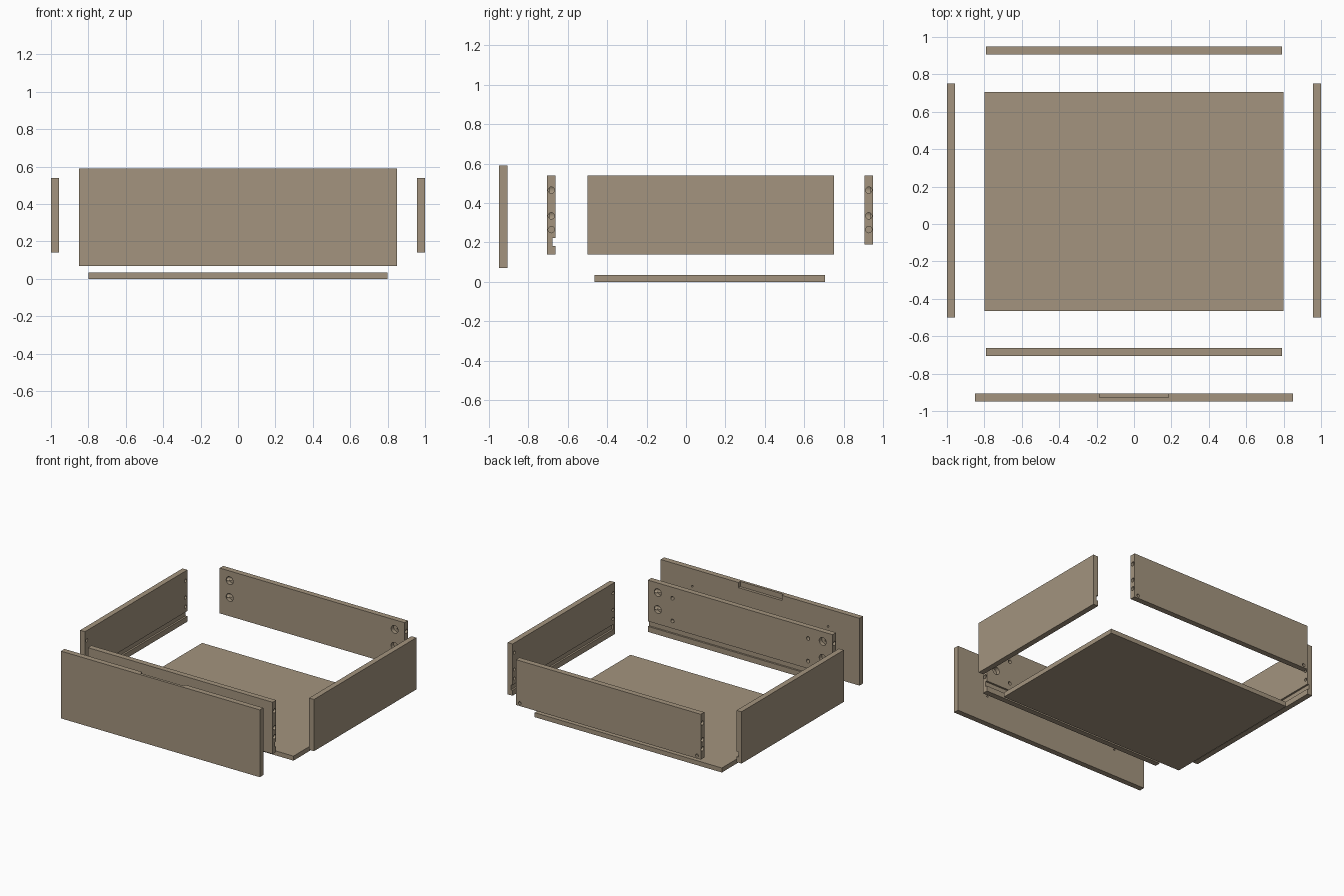
import bpy, bmesh, math
from mathutils import Matrix, Vector

if "Cube" in bpy.data.objects:
    bpy.data.objects.remove(bpy.data.objects["Cube"])

wood = bpy.data.materials.new("wood_tan")
wood.diffuse_color = (0.367, 0.296, 0.209, 1)
wood.use_nodes = True
wood.node_tree.nodes["Principled BSDF"].inputs["Base Color"].default_value = wood.diffuse_color


def box(name, x0, x1, y0, y1, z0, z1):
    """Board spanning the given limits."""
    bm = bmesh.new()
    bmesh.ops.create_cube(bm, size=1)
    for v in bm.verts:
        v.co = Vector(((x0 + x1) / 2 + v.co.x * (x1 - x0),
                       (y0 + y1) / 2 + v.co.y * (y1 - y0),
                       (z0 + z1) / 2 + v.co.z * (z1 - z0)))
    return finish(name, bm)


def drill(axis, p, r, half):
    """Cylinder along axis, centred at p, reaching half each way."""
    bm = bmesh.new()
    rot = Matrix.Rotation(math.pi / 2, 4, 'Y' if axis == 'X' else 'X')
    bmesh.ops.create_cone(bm, cap_ends=True, segments=24, radius1=r, radius2=r,
                          depth=2 * half, matrix=Matrix.Translation(p) @ rot)
    return finish("drill", bm)


def finish(name, bm):
    me = bpy.data.meshes.new(name)
    bm.to_mesh(me)
    bm.free()
    me.materials.append(wood)
    ob = bpy.data.objects.new(name, me)
    bpy.context.collection.objects.link(ob)
    return ob


def cut(ob, cutters):
    """Subtract each cutter, then remove it."""
    for c in cutters:
        mod = ob.modifiers.new("cut", 'BOOLEAN')
        mod.operation = 'DIFFERENCE'
        mod.solver = 'EXACT'
        mod.object = c
        bpy.context.view_layer.update()
        me = bpy.data.meshes.new_from_object(
            ob.evaluated_get(bpy.context.evaluated_depsgraph_get()))
        ob.modifiers.clear()
        ob.data = me
        bpy.data.objects.remove(c)


BORES = (0.265, 0.335, 0.465)   # dowel and bolt heights
CAMS = (0.335, 0.465)           # cam lock heights


def end_joinery(y_mid, y_face):
    """Bores in both board ends, plus cam lock pockets on one face."""
    cs = []
    for s in (-1, 1):
        cs += [drill('X', (s * 0.79, y_mid, z), 0.016, 0.085) for z in BORES]
        cs += [drill('Y', (s * 0.705, y_face, z), 0.03, 0.031) for z in CAMS]
    return cs


# Drawer bottom
box("bottom_panel", -0.8, 0.8, -0.465, 0.705, 0, 0.035)

# Outer front with finger recess and screw pilots on its back
front = box("front_panel", -0.85, 0.85, -0.948, -0.905, 0.07, 0.59)
cut(front, [box("recess", -0.185, 0.185, -0.927, -0.85, 0.55, 0.65)]
    + [drill('Y', (s * 0.58, -0.905, z), 0.007, 0.02)
       for s in (-1, 1) for z in (0.28, 0.455)])

# Inner front with bottom groove and screw holes
inner = box("inner_front", -0.79, 0.79, -0.705, -0.662, 0.14, 0.54)
cut(inner, [box("groove", -0.9, 0.9, -0.676, -0.6, 0.182, 0.222)]
    + end_joinery(-0.683, -0.662)
    + [drill('Y', (s * 0.58, -0.683, z), 0.014, 0.05)
       for s in (-1, 1) for z in (0.28, 0.455)])

# Back board, with small holes low on its outer corners
back = box("back_panel", -0.79, 0.79, 0.905, 0.948, 0.19, 0.54)
cut(back, end_joinery(0.927, 0.905)
    + [drill('Y', (s * 0.757, 0.948, 0.212), 0.012, 0.02) for s in (-1, 1)])

# Sides with inner groove and matching bores
for s, name in ((-1, "left_side"), (1, "right_side")):
    xs = sorted((s * 0.958, s))
    side = box(name, *xs, -0.5, 0.75, 0.14, 0.54)
    gx = sorted((s * 0.9, s * 0.972))
    cut(side, [box("groove", *gx, -0.48, 0.8, 0.182, 0.222)]
        + [drill('X', (s * 0.958, y, z), 0.012, 0.025)
           for y in (-0.478, 0.728) for z in BORES])

# Smooth the bores, keep board edges sharp
for ob in bpy.context.collection.objects:
    ob.select_set(True)
    bpy.context.view_layer.objects.active = ob
bpy.ops.object.shade_smooth_by_angle(angle=math.radians(30))
